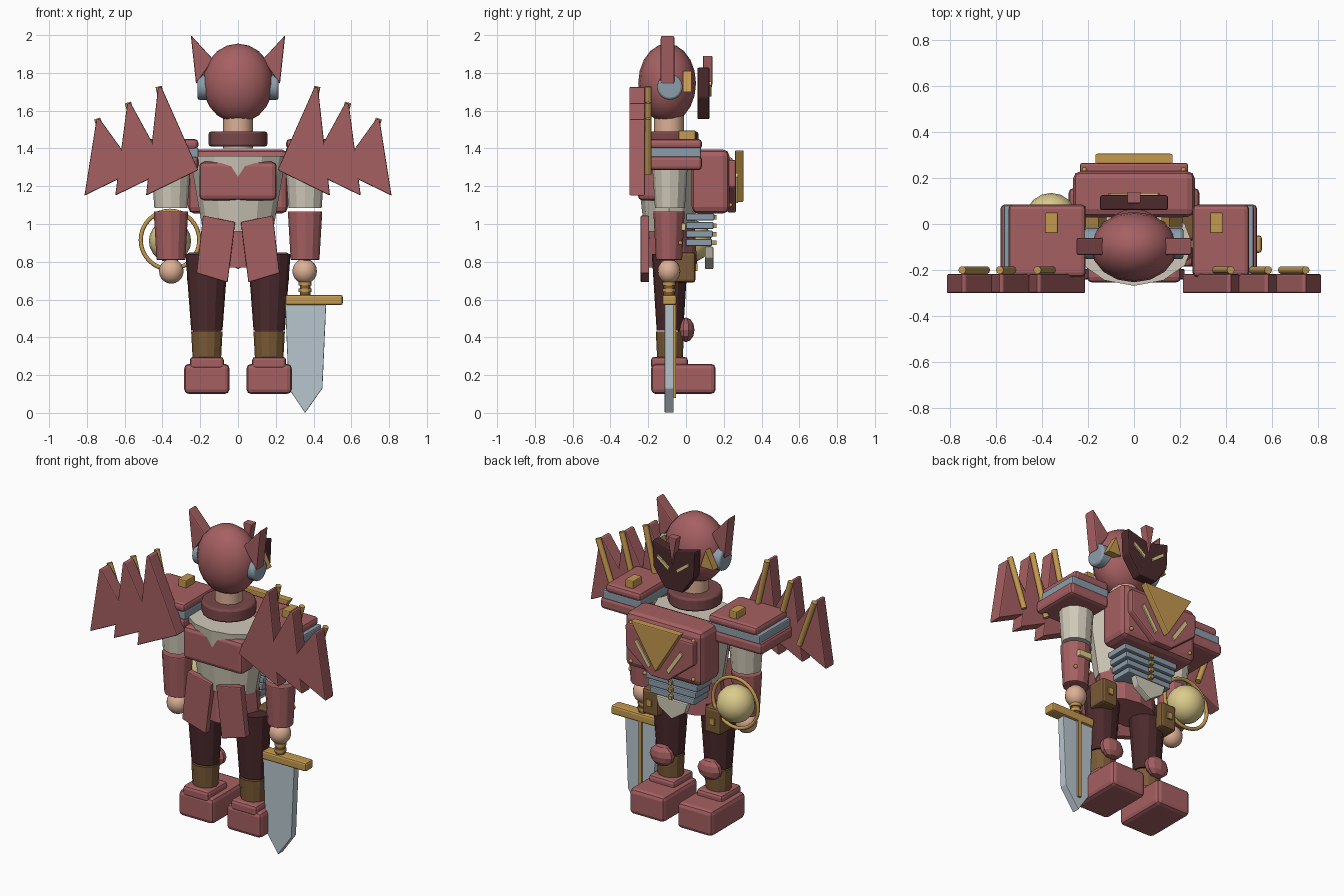
import bpy, bmesh, math
from mathutils import Matrix, Vector

cube = bpy.data.objects.get("Cube")
if cube:
    bpy.data.objects.remove(cube, do_unlink=True)


def material(name, code):
    def linear(c):
        return c / 12.92 if c < 0.04 else ((c + 0.055) / 1.055) ** 2.4
    rgb = [linear(int(code[i:i + 2], 16) / 255) for i in (0, 2, 4)]
    mat = bpy.data.materials.new(name)
    mat.use_nodes = True
    mat.diffuse_color = (*rgb, 1)
    for node in mat.node_tree.nodes:
        if node.type == 'BSDF_PRINCIPLED':
            node.inputs["Base Color"].default_value = (*rgb, 1)
    return mat


RED = material("armour_red", "A66062")
WINE = material("collar_wine", "7A484A")
MAROON = material("dark_maroon", "4C2A2C")
CREAM = material("cream_cloth", "CFC9B8")
GOLD = material("gold_trim", "C4994F")
STEEL = material("blue_steel", "8C9EAB")
BLADE = material("pale_blade", "B8C6CE")
PALE = material("pale_yellow", "DCCB8C")
SKIN = material("skin", "DDB095")
BROWN = material("leather_brown", "7A5A36")


def finish(name, bm, mat, smooth=None, bevel=0):
    bmesh.ops.recalc_face_normals(bm, faces=bm.faces)
    mesh = bpy.data.meshes.new(name)
    bm.to_mesh(mesh)
    bm.free()
    mesh.materials.append(mat)
    obj = bpy.data.objects.new(name, mesh)
    bpy.context.collection.objects.link(obj)
    if smooth:
        bpy.ops.object.select_all(action='DESELECT')
        obj.select_set(True)
        bpy.context.view_layer.objects.active = obj
        bpy.ops.object.shade_smooth_by_angle(angle=math.radians(smooth))
    if bevel:
        mod = obj.modifiers.new("Bevel", 'BEVEL')
        mod.width, mod.segments = bevel, 2
    return obj


def box(name, mat, x, y, z, bevel=0.0):
    """Box between the (low, high) pairs on each axis."""
    bm = bmesh.new()
    spans = (x, y, z)
    size = Matrix.Diagonal([abs(b - a) for a, b in spans] + [1])
    middle = Matrix.Translation([(a + b) / 2 for a, b in spans])
    bmesh.ops.create_cube(bm, size=1, matrix=middle @ size)
    return finish(name, bm, mat, bevel=bevel)


def cone(name, mat, x, y, z, low, high, flat=1, sides=12, smooth=None, bevel=0):
    """Upright tapered drum; flat squashes its depth."""
    bm = bmesh.new()
    place = Matrix.Translation((x, y, sum(z) / 2)) @ Matrix.Diagonal((1, flat, 1, 1))
    bmesh.ops.create_cone(bm, cap_ends=True, segments=sides, radius1=low,
                          radius2=high, depth=z[1] - z[0], matrix=place)
    return finish(name, bm, mat, smooth, bevel)


def ball(name, mat, centre, radii, sides=16, smooth=60):
    bm = bmesh.new()
    place = Matrix.Translation(centre) @ Matrix.Diagonal((*radii, 1))
    bmesh.ops.create_uvsphere(bm, u_segments=sides, v_segments=sides * 5 // 8,
                              radius=1, matrix=place)
    return finish(name, bm, mat, smooth)


def plate(name, mat, points, y, side=1, bevel=0):
    """Front outline in x and z, extruded between two depths."""
    bm = bmesh.new()
    face = bm.faces.new([bm.verts.new((side * px, y[0], pz)) for px, pz in points])
    grown = bmesh.ops.extrude_face_region(bm, geom=[face])["geom"]
    bmesh.ops.translate(bm, vec=(0, y[1] - y[0], 0),
                        verts=[v for v in grown if isinstance(v, bmesh.types.BMVert)])
    return finish(name, bm, mat, bevel=bevel)


def rod(name, mat, start, end, radius, sides=10, bevel=0):
    bm = bmesh.new()
    a, b = Vector(start), Vector(end)
    turn = (b - a).to_track_quat('Z', 'Y').to_matrix().to_4x4()
    bmesh.ops.create_cone(bm, cap_ends=True, segments=sides, radius1=radius, radius2=radius,
                          depth=(b - a).length, matrix=Matrix.Translation((a + b) / 2) @ turn)
    return finish(name, bm, mat, 40, bevel)


# Head, neck and collar
ball("helmet", RED, (0, -0.1, 1.745), (0.187, 0.153, 0.21))
cone("neck", SKIN, 0, -0.09, (1.4, 1.58), 0.08, 0.08, smooth=40)
cone("collar", WINE, 0, -0.09, (1.41, 1.49), 0.155, 0.155, sides=20, smooth=40, bevel=0.012)

# Face mask with crest
half = [(0.147, 1.83), (0.14, 1.67), (0.06, 1.555)]
plate("mask", MAROON, [(0, 1.79)] + half + [(-x, z) for x, z in reversed(half)],
      (0.06, 0.125), bevel=0.008)
plate("mask_crest", RED, [(-0.03, 1.89), (0.03, 1.89), (0, 1.72)], (0.09, 0.14), bevel=0.005)

# Torso
cone("torso", CREAM, 0, -0.09, (0.96, 1.36), 0.185, 0.255, flat=0.7)
cone("hip_skirt", RED, 0, -0.08, (0.77, 0.98), 0.2, 0.18, flat=0.7)
box("back_plate", RED, (-0.205, 0.205), (-0.255, -0.12), (1.125, 1.33), 0.025)
box("breastplate", RED, (-0.265, 0.265), (0.03, 0.23), (1.055, 1.395), 0.035)
plate("chest_wedge", RED, [(-0.235, 1.2), (-0.235, 1.34), (0.235, 1.34), (0.235, 1.2),
                           (0.06, 1.06), (-0.06, 1.06)], (0.22, 0.265), bevel=0.01)
plate("chest_emblem", GOLD, [(-0.17, 1.39), (0.17, 1.39), (0, 1.115)], (0.26, 0.305), bevel=0.006)

# Belly slats with studs and the groin guard
for i in range(4):
    top = 1.055 - 0.045 * i
    wide = 0.19 - 0.012 * i
    box("belly_slat", STEEL, (-wide, wide), (0, 0.15 - 0.004 * i), (top - 0.036, top), 0.006)
    box("slat_stud", GOLD, (-0.012, 0.012), (0.13, 0.162), (top - 0.03, top - 0.008))
plate("groin_guard", CREAM, [(-0.11, 0.88), (0.11, 0.88), (0.09, 0.82), (0, 0.76),
                             (-0.09, 0.82)], (0.1, 0.145), bevel=0.006)

for s, tag in ((1, "left_"), (-1, "right_")):
    # Helmet horns, ear discs, cheek fins and eye slits
    plate(tag + "horn", RED, [(0.25, 2), (0.222, 1.74), (0.13, 1.87)], (-0.135, -0.06), s, 0.008)
    rod(tag + "ear_disc", STEEL, (s * 0.13, -0.085, 1.725), (s * 0.215, -0.085, 1.725),
        0.068, 16, 0.012)
    plate(tag + "cheek_fin", GOLD, [(0.155, 1.81), (0.21, 1.7), (0.12, 1.7)], (-0.015, 0.03), s)
    plate(tag + "eye", PALE, [(0.105, 1.755), (0.11, 1.735), (0.03, 1.675), (0.025, 1.695)],
          (0.12, 0.134), s)

    # Chest slits and rivets
    plate(tag + "chest_slit", PALE, [(0.15, 1.27), (0.165, 1.25), (0.07, 1.11), (0.055, 1.13)],
          (0.26, 0.274), s)
    for z in (1.1, 1.34):
        ball(tag + "rivet", GOLD, (s * 0.215, 0.235, z), (0.012, 0.012, 0.012), 8)

    # Coat tails and belt pouches
    plate(tag + "coat_tail", RED, [(0.185, 1.045), (0.015, 1.01), (0.055, 0.69), (0.22, 0.74)],
          (-0.24, -0.195), s, 0.006)
    box(tag + "pouch", BROWN, (s * 0.16, s * 0.27), (-0.07, 0.05), (0.69, 0.85), 0.015)
    box(tag + "pouch_clasp", GOLD, (s * 0.2, s * 0.235), (0.03, 0.06), (0.75, 0.79))

    # Legs, knees and boots
    leg = s * 0.165
    cone(tag + "trouser_leg", MAROON, leg, -0.085, (0.437, 0.84), 0.083, 0.113, flat=0.85)
    cone(tag + "boot_shaft", BROWN, leg, -0.085, (0.28, 0.43), 0.075, 0.083, flat=0.9)
    ball(tag + "knee_guard", RED, (leg, 0, 0.44), (0.08, 0.045, 0.065), 10, 20)
    box(tag + "boot_collar", RED, (leg - 0.09, leg + 0.09), (-0.185, 0.01), (0.23, 0.297), 0.018)
    box(tag + "boot", RED, (leg - 0.12, leg + 0.12), (-0.185, 0.157), (0.1, 0.26), 0.025)

    # Arms
    arm = s * 0.355
    cone(tag + "sleeve", CREAM, arm, -0.085, (1.085, 1.36), 0.088, 0.108, flat=0.9)
    cone(tag + "forearm", RED, arm, -0.09, (0.81, 1.067), 0.077, 0.092, flat=0.9, bevel=0.005)
    ball(tag + "hand", SKIN, (s * 0.353, -0.09, 0.75), (0.065, 0.06, 0.066))
    box(tag + "bracer_bar", PALE, (arm - 0.045, arm + 0.045), (-0.03, 0.0), (0.965, 1.005), 0.006)
    for dx in (-0.05, 0.05):
        ball(tag + "bracer_stud", GOLD, (arm + dx, -0.03, 0.9), (0.012, 0.012, 0.012), 8)

    # Layered shoulder pads, the right one wider
    inner, outer = (0.255, 0.535) if s > 0 else (0.21, 0.58)
    box(tag + "shoulder_base", RED, (s * inner, s * outer), (-0.23, 0.085), (1.285, 1.36), 0.02)
    box(tag + "shoulder_band", STEEL, (s * inner, s * (outer - 0.015)), (-0.222, 0.08),
        (1.35, 1.405), 0.008)
    box(tag + "shoulder_cap", RED, (s * inner, s * (outer - 0.035)), (-0.23, 0.085),
        (1.395, 1.45), 0.02)
    box(tag + "shoulder_block", GOLD, (s * 0.33, s * 0.385), (-0.04, 0.05), (1.43, 1.495), 0.006)

    # Fan of wing blades on gold spars
    for i in range(3):
        x, z = 0.415 + 0.163 * i, 1.725 - 0.085 * i
        plate(tag + "wing_blade", RED, [(x - 0.01, z), (x + 0.008, z), (x + 0.072, 1.15),
                                        (x - 0.205, 1.285)], (-0.3, -0.217), s, 0.006)
        rod(tag + "wing_spar", GOLD, (s * (x + 0.005), -0.2, z + 0.003),
            (s * (x - 0.1), -0.2, 1.265), 0.017)

# Sword
cone("sword_grip", BROWN, 0.355, -0.09, (0.6, 0.82), 0.028, 0.028, smooth=40)
for z in (0.64, 0.675):
    cone("grip_ring", GOLD, 0.355, -0.09, (z, z + 0.018), 0.034, 0.034, smooth=40)
box("sword_guard", GOLD, (0.25, 0.555), (-0.125, -0.05), (0.57, 0.625), 0.012)
plate("sword_blade", BLADE, [(0.25, 0.58), (0.467, 0.58), (0.447, 0.13), (0.355, 0),
                             (0.268, 0.13)], (-0.113, -0.065), bevel=0.004)
box("sword_fuller", GOLD, (0.345, 0.365), (-0.07, -0.052), (0.08, 0.58))

# Orb inside a hoop by the right hand
ball("orb", PALE, (-0.36, 0.025, 0.91), (0.112, 0.11, 0.112))
bpy.ops.mesh.primitive_torus_add(major_segments=32, minor_segments=8, major_radius=0.155,
                                 minor_radius=0.011, location=(-0.36, 0.025, 0.915),
                                 rotation=(math.pi / 2, 0, 0))
hoop = bpy.context.object
hoop.name = "orb_hoop"
hoop.data.materials.append(GOLD)
bpy.ops.object.shade_smooth_by_angle(angle=math.radians(60))
